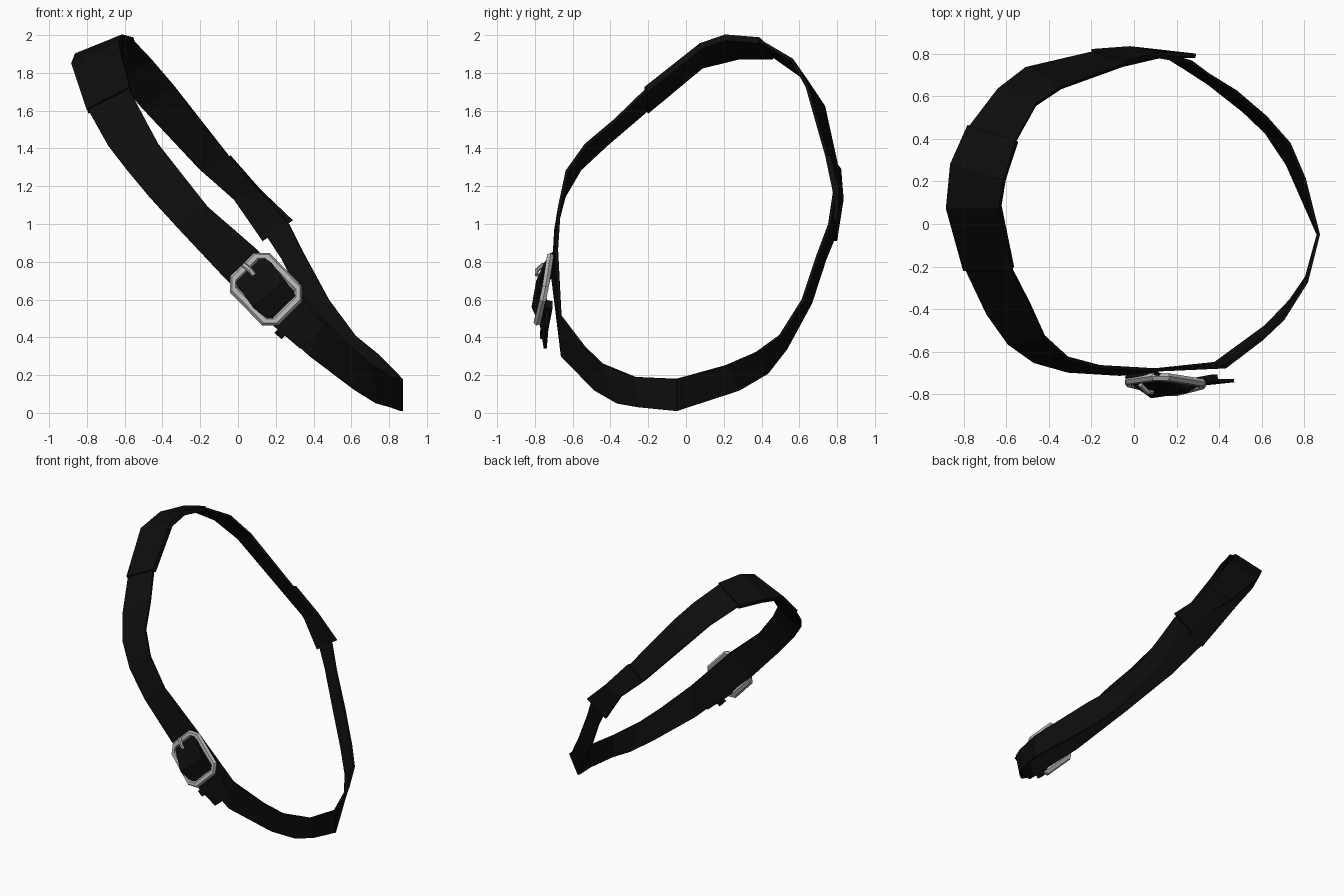
import bpy, bmesh, math
from mathutils import Vector as V

if "Cube" in bpy.data.objects:
    bpy.data.objects.remove(bpy.data.objects["Cube"])


def material(name, col):
    m = bpy.data.materials.new(name)
    m.diffuse_color = (*col, 1)
    m.use_nodes = True
    m.node_tree.nodes["Principled BSDF"].inputs["Base Color"].default_value = m.diffuse_color
    return m


BLACK = material("black leather", (0.004, 0.004, 0.004))
SILVER = material("silver metal", (0.46, 0.46, 0.45))


def finish(name, bm, mat):
    bmesh.ops.recalc_face_normals(bm, faces=bm.faces)
    me = bpy.data.meshes.new(name)
    bm.to_mesh(me)
    bm.free()
    me.materials.append(mat)
    ob = bpy.data.objects.new(name, me)
    bpy.context.collection.objects.link(ob)
    return ob


def ribbon(name, pairs, thick, cyclic=False, widen=1.0):
    """Strip between two edges, given as (lower, upper) points, then thickened."""
    bm = bmesh.new()
    rows = []
    for lo, up in pairs:
        lo, up = V(lo), V(up)
        mid, half = (lo + up) / 2, (up - lo) / 2 * widen
        rows.append([bm.verts.new(mid - half), bm.verts.new(mid + half)])
    n = len(rows)
    for i in range(n if cyclic else n - 1):
        a, b = rows[i], rows[(i + 1) % n]
        bm.faces.new((a[0], b[0], b[1], a[1]))
    ob = finish(name, bm, BLACK)
    mod = ob.modifiers.new("thickness", 'SOLIDIFY')
    mod.thickness, mod.offset = thick, 0
    return ob


def tube(name, pts, radius, sides=6, cyclic=True):
    """Round bar following a path."""
    bm = bmesh.new()
    pts = [V(p) for p in pts]
    n, rings = len(pts), []
    for i, p in enumerate(pts):
        prev = pts[i - 1] if cyclic or i else p
        nxt = pts[(i + 1) % n] if cyclic or i < n - 1 else p
        d = (nxt - prev).normalized()
        side = d.cross(V((0, -1, 0.2))).normalized()
        out = side.cross(d)
        rings.append([bm.verts.new(p + radius * (side * math.cos(t) + 0.8 * out * math.sin(t)))
                      for t in (2 * math.pi * k / sides for k in range(sides))])
    for i in range(n if cyclic else n - 1):
        a, b = rings[i], rings[(i + 1) % n]
        for k in range(sides):
            j = (k + 1) % sides
            bm.faces.new((a[k], a[j], b[j], b[k]))
    if not cyclic:
        bm.faces.new(rings[0])
        bm.faces.new(rings[-1])
    return finish(name, bm, SILVER)


# Strap loop: both edges, from the buckle round the left, back and right
lower = [(-.066, -.705, .71), (-.31, -.69, .97), (-.47, -.645, 1.145), (-.59, -.56, 1.29),
         (-.69, -.42, 1.42), (-.79, -.21, 1.6), (-.87, .08, 1.84), (-.85, .28, 1.89),
         (-.77, .46, 1.89), (-.64, .63, 1.77), (-.51, .73, 1.62), (-.21, .80, 1.30),
         (-.02, .815, 1.13), (.13, .80, .97), (.235, .735, .81), (.35, .66, .58),
         (.515, .53, .34), (.62, .43, .21), (.72, .28, .12), (.865, -.05, .01),
         (.81, -.25, .03), (.735, -.36, .05), (.62, -.48, .12), (.38, -.655, .30)]
upper = [(.1, -.685, .865), (-.16, -.67, 1.09), (-.31, -.63, 1.28), (-.42, -.53, 1.42),
         (-.49, -.375, 1.55), (-.575, -.21, 1.71), (-.635, .08, 1.94), (-.615, .21, 1.985),
         (-.555, .39, 1.97), (-.46, .56, 1.87), (-.34, .64, 1.73), (-.05, .745, 1.36),
         (.12, .785, 1.17), (.27, .76, 1.0), (.35, .70, .84), (.48, .62, .60),
         (.62, .50, .41), (.73, .375, .32), (.80, .21, .25), (.865, -.05, .18),
         (.81, -.27, .19), (.70, -.445, .26), (.6, -.54, .35), (.43, -.67, .52)]
loop = list(zip(lower, upper))
ribbon("strap", loop, 0.016, cyclic=True)

# Thicker sleeve on the upper left
ribbon("shoulder_sleeve", loop[5:9], 0.034, widen=1.06)

# Overlapping strap end at the back
ribbon("back_flap", [((-.2, .812, 1.29), (-.04, .757, 1.36)),
                     ((-.02, .825, 1.13), (.12, .80, 1.18)),
                     ((.13, .79, .91), (.29, .79, 1.02))], 0.02)

# Front strap end, rising over the buckle bar and running on beneath it
ribbon("front_tail", [((-.04, -.715, .72), (.11, -.70, .85)),
                      ((.01, -.76, .66), (.18, -.745, .79)),
                      ((.08, -.81, .56), (.25, -.785, .70)),
                      ((.19, -.765, .46), (.33, -.735, .58)),
                      ((.33, -.745, .34), (.47, -.735, .46))], 0.016)

# Small keeper band below the buckle
ribbon("keeper", [((.20, -.755, .43), (.36, -.725, .59)),
                  ((.235, -.755, .395), (.39, -.725, .55))], 0.035, widen=1.05)

# Buckle frame: a rectangle with cut corners
corners = [V((.125, -.715, .855)), V((-.05, -.74, .68)),
           V((.17, -.795, .455)), V((.345, -.75, .63))]
path = []
for i, c in enumerate(corners):
    for other in (corners[i - 1], corners[(i + 1) % 4]):
        path.append(c + (other - c).normalized() * 0.04)
tube("buckle_frame", path, 0.025)

# Buckle prong
tube("buckle_prong", [(.03, -.755, .785), (.065, -.79, .755), (.085, -.79, .73)],
     0.014, cyclic=False)
